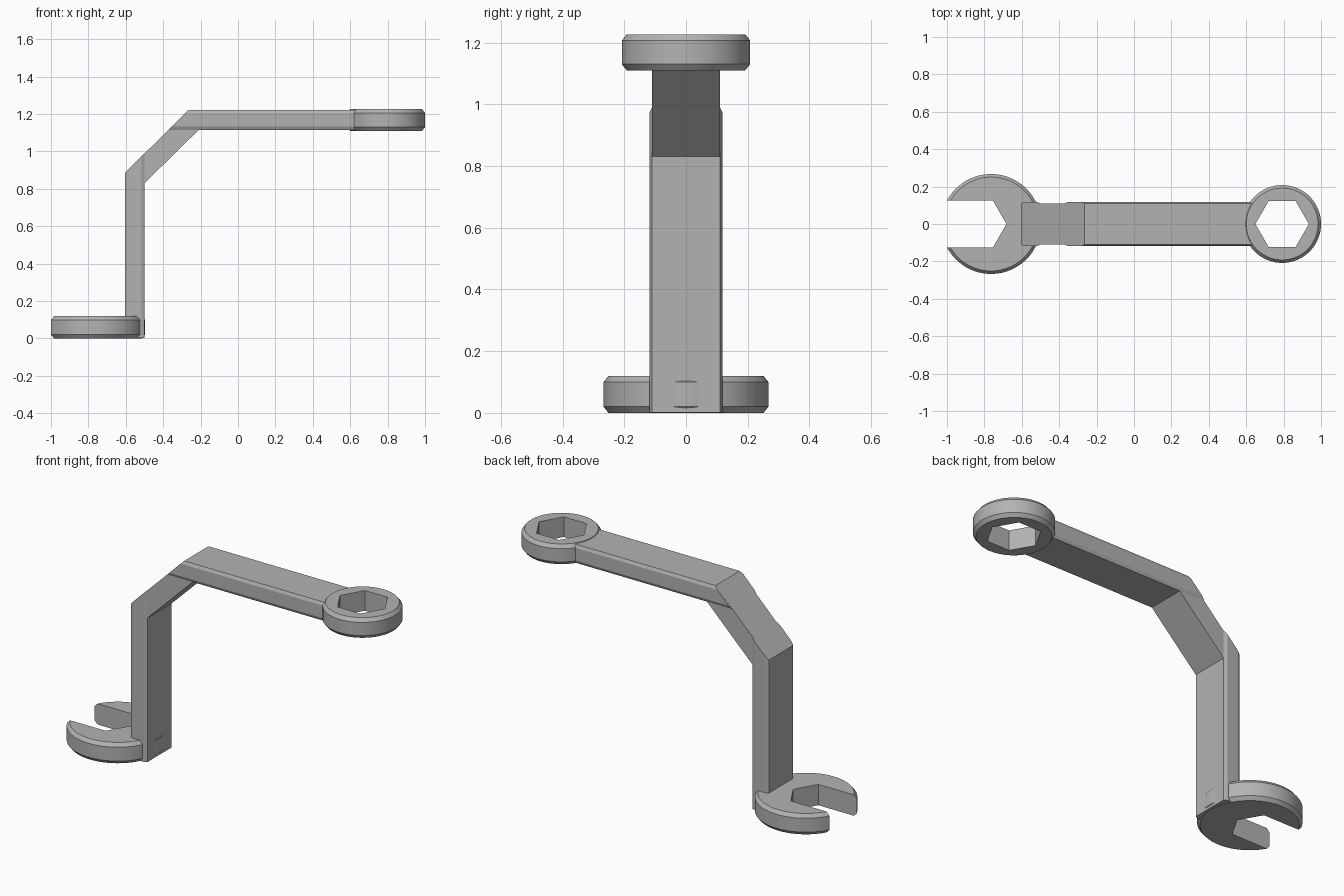
import bpy
import bmesh
import math

cube = bpy.data.objects.get("Cube")
if cube:
    bpy.data.objects.remove(cube, do_unlink=True)

GREY = (0.45, 0.45, 0.45, 1)
steel = bpy.data.materials.new("grey steel")
steel.use_nodes = True
steel.diffuse_color = GREY
steel.node_tree.nodes["Principled BSDF"].inputs["Base Color"].default_value = GREY


def loft(name, rings):
    """Closed solid through a list of equal-length point rings."""
    bm = bmesh.new()
    loops = [[bm.verts.new(p) for p in ring] for ring in rings]
    n = len(loops[0])
    for low, high in zip(loops, loops[1:]):
        for i in range(n):
            j = (i + 1) % n
            bm.faces.new((low[i], low[j], high[j], high[i]))
    bm.faces.new(loops[0][::-1])
    bm.faces.new(loops[-1])
    bmesh.ops.recalc_face_normals(bm, faces=bm.faces)
    mesh = bpy.data.meshes.new(name)
    bm.to_mesh(mesh)
    bm.free()
    mesh.materials.append(steel)
    obj = bpy.data.objects.new(name, mesh)
    bpy.context.collection.objects.link(obj)
    return obj


def select(obj):
    bpy.ops.object.select_all(action='DESELECT')
    obj.select_set(True)
    bpy.context.view_layer.objects.active = obj


def head(name, x, radius, bottom, top, opening):
    """Disc with chamfered rims and an opening cut through it."""
    rim, n = 0.02, 96
    levels = [(bottom, radius - 0.016), (bottom + rim, radius),
              (top - rim, radius), (top, radius - 0.016)]
    angles = [math.tau * i / n for i in range(n)]
    disc = loft(name, [[(x + r * math.cos(a), r * math.sin(a), z) for a in angles]
                       for z, r in levels])
    cutter = loft(name + "_cutter", [[(px, py, z) for px, py in opening]
                                     for z in (bottom - 0.1, top + 0.1)])
    cutter.hide_render = True
    cut = disc.modifiers.new("opening", 'BOOLEAN')
    cut.operation = 'DIFFERENCE'
    cut.solver = 'EXACT'
    cut.object = cutter
    select(disc)
    bpy.ops.object.modifier_apply(modifier=cut.name)
    bpy.data.objects.remove(cutter, do_unlink=True)
    bpy.ops.object.shade_smooth_by_angle(angle=math.radians(25))


def bar(name, start, end, section):
    """Bar between two end edges, each given as (outer, inner) points in xz."""
    loft(name, [[(a[0] + (b[0] - a[0]) * t, y, a[1] + (b[1] - a[1]) * t)
                 for t, y in section] for a, b in (start, end)])


# Handle sections: position through the thickness, sideways offset
chamfered = [(0, -0.11), (0.16, -0.118), (0.84, -0.118), (1, -0.11),
             (1, 0.11), (0.84, 0.118), (0.16, 0.118), (0, 0.11)]
plain = [(0, -0.11), (1, -0.11), (1, 0.11), (0, 0.11)]

# Cranked handle
bar("upright_bar", ((-0.605, 0.002), (-0.5, 0.002)),
    ((-0.605, 0.885), (-0.5, 0.99)), chamfered)
bar("slanted_bar", ((-0.605, 0.885), (-0.5, 0.83)),
    ((-0.265, 1.222), (-0.21, 1.115)), plain)
bar("level_bar", ((-0.265, 1.222), (-0.372, 1.115)),
    ((0.63, 1.222), (0.63, 1.115)), chamfered)

# Closed ring with a hexagonal hole
hexagon = [(0.792 + 0.143 * math.cos(math.tau * i / 6),
            0.143 * math.sin(math.tau * i / 6)) for i in range(6)]
head("ring_head", 0.792, 0.208, 1.11, 1.226, hexagon)

# Open jaw with a pointed slot
slot = [(-1.2, -0.125), (-0.754, -0.125), (-0.682, 0), (-0.754, 0.125), (-1.2, 0.125)]
head("open_jaw", -0.764, 0.267, 0, 0.12, slot)
